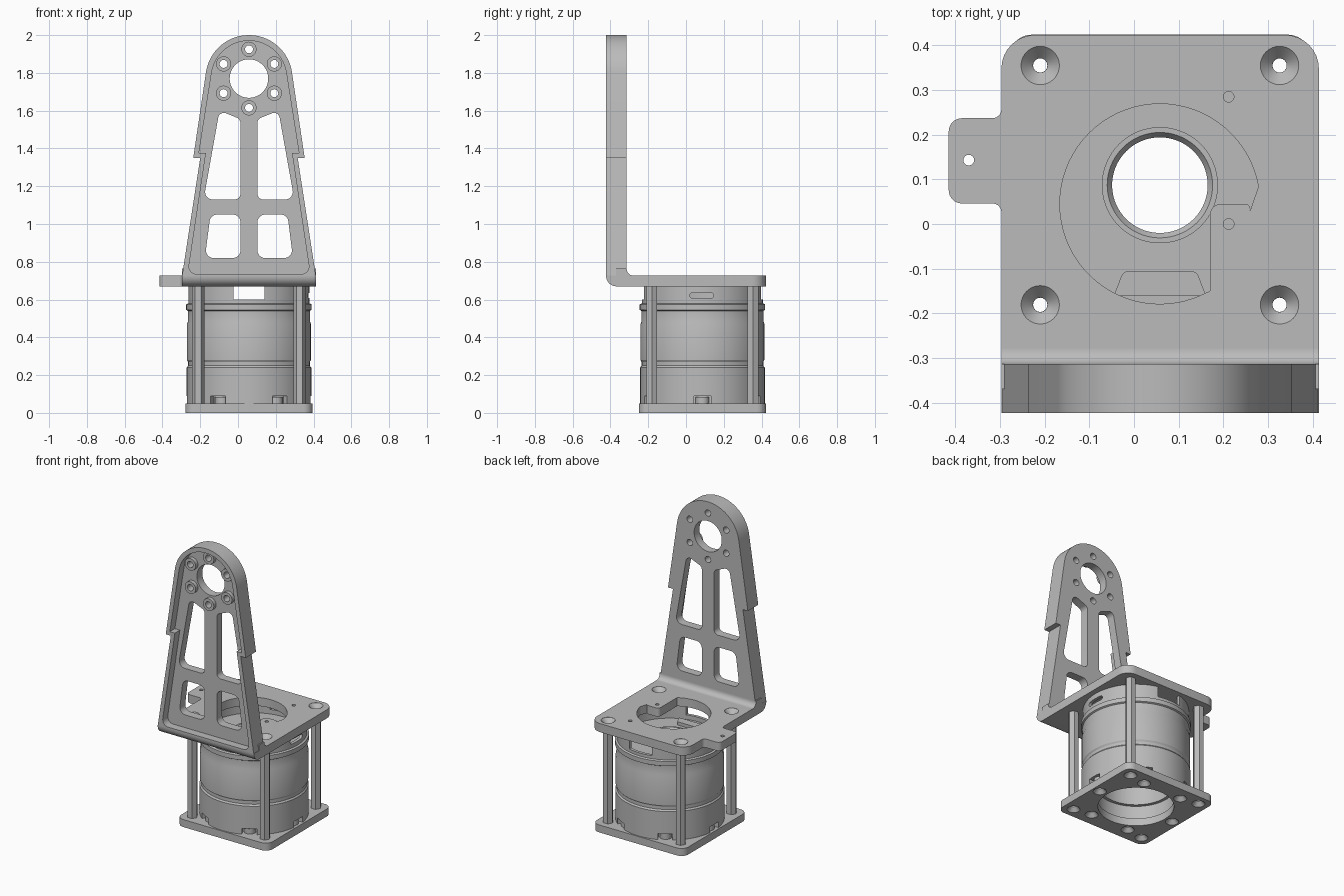
import bpy, bmesh
from math import sin, cos, pi, radians
from mathutils import Vector

cube = bpy.data.objects.get("Cube")
if cube:
    bpy.data.objects.remove(cube)

grey = bpy.data.materials.new("machined_grey")
grey.use_nodes = True
GREY = (0.5, 0.5, 0.5, 1)
grey.diffuse_color = GREY
grey.node_tree.nodes["Principled BSDF"].inputs["Base Color"].default_value = GREY

CX, CY = 0.058, 0.087      # motor axis
PLATE_LOW, PLATE_TOP = 0.67, 0.727
FRONT, WEB, BACK = -0.423, -0.37, -0.314
EYE_Z = 1.77               # bearing hole height
parts = []


def finish(name, bm):
    bmesh.ops.remove_doubles(bm, verts=bm.verts, dist=0.0001)
    bmesh.ops.recalc_face_normals(bm, faces=bm.faces)
    mesh = bpy.data.meshes.new(name)
    bm.to_mesh(mesh)
    bm.free()
    mesh.materials.append(grey)
    ob = bpy.data.objects.new(name, mesh)
    bpy.context.collection.objects.link(ob)
    parts.append(ob)
    return ob


def circle(x, y, r, n=32):
    return [(x + r * cos(2 * pi * i / n), y + r * sin(2 * pi * i / n)) for i in range(n)]


def rounded(corners, steps=8):
    """Polygon of (x, y, radius) corners with the corners turned into arcs."""
    out = []
    for i, (x, y, r) in enumerate(corners):
        p = Vector((x, y))
        if r == 0:
            out.append((x, y))
            continue
        a = (Vector(corners[i - 1][:2]) - p).normalized()
        b = (Vector(corners[(i + 1) % len(corners)][:2]) - p).normalized()
        half = a.angle(b) / 2
        centre = p + (a + b).normalized() * (r / sin(half))
        s = p + a * (r / (sin(half) / cos(half))) - centre
        e = p + b * (r / (sin(half) / cos(half))) - centre
        turn = s.angle(e)
        for k in range(steps + 1):
            t = k / steps
            v = (s * sin((1 - t) * turn) + e * sin(t * turn)) / sin(turn)
            out.append(tuple(centre + v))
    return out


def slab(name, loops, low, high, plane="xy"):
    """Extruded outline; further loops are holes."""
    cu = bpy.data.curves.new(name, "CURVE")
    cu.dimensions, cu.fill_mode = "2D", "BOTH"
    cu.extrude = (high - low) / 2
    for loop in loops:
        sp = cu.splines.new("POLY")
        sp.points.add(len(loop) - 1)
        for pt, (u, v) in zip(sp.points, loop):
            pt.co = (u, v, 0, 1)
        sp.use_cyclic_u = True
    tmp = bpy.data.objects.new(name + "_curve", cu)
    mesh = bpy.data.meshes.new_from_object(tmp)
    bm = bmesh.new()
    bm.from_mesh(mesh)
    bpy.data.objects.remove(tmp)
    bpy.data.curves.remove(cu)
    bpy.data.meshes.remove(mesh)
    for vert in bm.verts:
        u, v, w = vert.co
        w += (low + high) / 2
        vert.co = {"xy": (u, v, w), "xz": (u, w, v), "yz": (w, u, v)}[plane]
    return finish(name, bm)


def lathe(name, profile, x, y, n=64):
    """Closed (radius, z) section turned about a vertical axis."""
    bm = bmesh.new()
    vs = [bm.verts.new((r, 0, z)) for r, z in profile]
    es = [bm.edges.new((vs[i - 1], vs[i])) for i in range(len(vs))]
    bmesh.ops.spin(bm, geom=vs + es, axis=(0, 0, 1), cent=(0, 0, 0),
                   angle=2 * pi, steps=n, use_merge=True)
    bmesh.ops.translate(bm, verts=bm.verts, vec=(x, y, 0))
    return finish(name, bm)


def cut(ob, cutter):
    mod = ob.modifiers.new("cut", "BOOLEAN")
    mod.operation, mod.object, mod.solver = "DIFFERENCE", cutter, "EXACT"
    bpy.context.view_layer.update()
    new = bpy.data.meshes.new_from_object(ob.evaluated_get(bpy.context.evaluated_depsgraph_get()))
    ob.modifiers.clear()
    ob.data = new
    parts.remove(cutter)
    bpy.data.objects.remove(cutter)


def mirrored(loop):
    return [(2 * CX - x, z) for x, z in loop]


posts = [(CX + i * 0.268, CY + j * 0.268) for i in (-1, 1) for j in (-1, 1)]
hexes = [(CX + 0.285 * cos(k * pi / 3), CY + 0.285 * sin(k * pi / 3)) for k in range(6)]

# Upper plate with side tab, motor opening and screw holes
plate = rounded([(-0.297, -0.3, 0), (0.414, -0.3, 0), (0.414, 0.423, 0.075),
                 (-0.297, 0.423, 0.075), (-0.297, 0.237, 0.02), (-0.415, 0.237, 0.03),
                 (-0.415, 0.046, 0.03), (-0.297, 0.046, 0.02)])
arc = [(CX + 0.224 * cos(radians(a)), 0.045 + 0.224 * sin(radians(a))) for a in range(10, 300, 5)]
opening = arc + rounded([(0.17, -0.15, 0), (0.17, 0.045, 0.025), (0.268, 0.045, 0.012)])
pins = [circle(x, y, 0.012, 16) for x, y in ((-0.37, 0.143), (0.212, 0.285), (0.212, 0))]
slab("upper_plate", [plate, opening] + pins + [circle(x, y, 0.043) for x, y in posts],
     PLATE_LOW, PLATE_TOP)

# Lower plate with corner and motor screw holes
c = 0.337
base = rounded([(CX + i * c, CY + j * c, 0.05) for i, j in ((-1, -1), (1, -1), (1, 1), (-1, 1))])
slab("lower_plate", [base, circle(CX, CY, 0.23, 64)]
     + [circle(x, y, 0.04) for x, y in posts + hexes], 0, 0.05)

# Countersunk seats and hexagonal standoffs
for x, y in posts:
    lathe("upper_countersink", [(0.016, PLATE_LOW), (0.0435, PLATE_LOW), (0.0435, PLATE_TOP),
                                (0.016, 0.697)], x, y, 32)
    lathe("lower_countersink", [(0.016, 0.05), (0.0405, 0.05), (0.0405, 0), (0.016, 0.027)], x, y, 32)
    slab("standoff", [circle(x, y, 0.033, 6), circle(x, y, 0.016, 16)], 0.05, PLATE_LOW)
for x, y in hexes:
    lathe("motor_screw_seat", [(0.016, 0.05), (0.0405, 0.05), (0.0405, 0), (0.016, 0.027)], x, y, 32)

# Motor housing: stepped shell with an inner deck and a central bore
housing = lathe("motor_housing", [
    (0.24, 0.05), (0.33, 0.05), (0.33, 0.24), (0.322, 0.25), (0.322, 0.27), (0.328, 0.28),
    (0.328, 0.47), (0.323, 0.485), (0.323, 0.54), (0.332, 0.545), (0.332, 0.575), (0.32, 0.58),
    (0.32, 0.67), (0.3, 0.67), (0.3, 0.57), (0.13, 0.57), (0.13, 0.595), (0.118, 0.595),
    (0.107, 0.58), (0.107, 0.45), (0.22, 0.45), (0.22, 0.14), (0.24, 0.14)], CX, CY, 96)
cut(housing, slab("window_cutter", [[(CX - 0.083, 0.6), (CX + 0.083, 0.6),
                                     (CX + 0.083, 0.7), (CX - 0.083, 0.7)]], -0.4, 0.6, "xz"))
cut(housing, slab("slot_cutter", [rounded([(0.02, 0.607, 0.014), (0.146, 0.607, 0.014),
                                           (0.146, 0.636, 0.014), (0.02, 0.636, 0.014)])],
                  0.3, 0.5, "yz"))
for k in range(6):
    d = Vector((cos(k * pi / 3), sin(k * pi / 3)))
    s = Vector((-d.y, d.x)) * 0.045
    o = Vector((CX, CY))
    notch = [tuple(o + d * r + s * q) for r, q in ((0.29, -1), (0.4, -1), (0.4, 1), (0.29, 1))]
    cut(housing, slab("notch_cutter", [notch], 0.03, 0.09))
for x, y in hexes:
    slab("motor_screw_boss", [circle(x, y, 0.036), circle(x, y, 0.016, 16)], 0.05, 0.085)
slab("window_shelf", [rounded([(-0.045, -0.16, 0), (0.161, -0.16, 0), (0.14, -0.105, 0.02),
                               (-0.024, -0.105, 0.02)])], 0.56, 0.592)


# Upright arm: web with cutouts, raised rim, bend at the foot
def arm_outline(inset, z0, step_z, corner):
    right = [(0.354 - inset, z0), (0.258 - inset, step_z), (0.295 - inset, step_z)]
    r = 0.23 - inset
    pts = [(CX + x, z, corner if i == 0 else 0) for i, (x, z) in enumerate(right)]
    pts += [(CX + r * cos(radians(a)), EYE_Z + r * sin(radians(a)), 0) for a in range(8, 173, 4)]
    pts += [(2 * CX - x, z, q) for x, z, q in reversed(pts[:3])]
    return rounded(pts)


upper_cut = rounded([(-0.098, 1.6, 0.03), (0.013, 1.555, 0.03), (0.013, 1.13, 0.03),
                     (-0.182, 1.13, 0.04)])
lower_cut = rounded([(-0.146, 1.05, 0.04), (0.013, 1.05, 0.04), (0.013, 0.82, 0.04),
                     (-0.175, 0.82, 0.04)])
bolts = [(CX + 0.155 * cos(pi / 2 + k * pi / 3), EYE_Z + 0.155 * sin(pi / 2 + k * pi / 3))
         for k in range(6)]
outer = arm_outline(0, 0.727, 1.35, 0)
slab("arm_web", [outer, circle(CX, EYE_Z, 0.102, 64), upper_cut, mirrored(upper_cut),
                 lower_cut, mirrored(lower_cut)] + [circle(x, z, 0.021) for x, z in bolts],
     WEB, BACK, "xz")
slab("arm_rim", [outer, arm_outline(0.03, 0.735, 1.375, 0.04)], FRONT, WEB, "xz")
for x, z in bolts:
    slab("arm_bolt_boss", [circle(x, z, 0.04), circle(x, z, 0.021)], WEB - 0.025, WEB, "xz")
bend = rounded([(-0.3, PLATE_LOW, 0), (FRONT, PLATE_LOW, 0.055), (FRONT, PLATE_TOP, 0),
                (WEB, PLATE_TOP, 0), (WEB, 0.765, 0), (BACK, 0.765, 0),
                (BACK, PLATE_TOP, 0.035), (-0.27, PLATE_TOP, 0), (-0.27, PLATE_LOW, 0)])
slab("arm_bend", [bend], -0.297, 0.414, "yz")

# Smooth curved faces, keep machined edges sharp
bpy.ops.object.select_all(action="DESELECT")
for ob in parts:
    ob.select_set(True)
bpy.context.view_layer.objects.active = parts[0]
bpy.ops.object.shade_smooth_by_angle(angle=radians(30))
